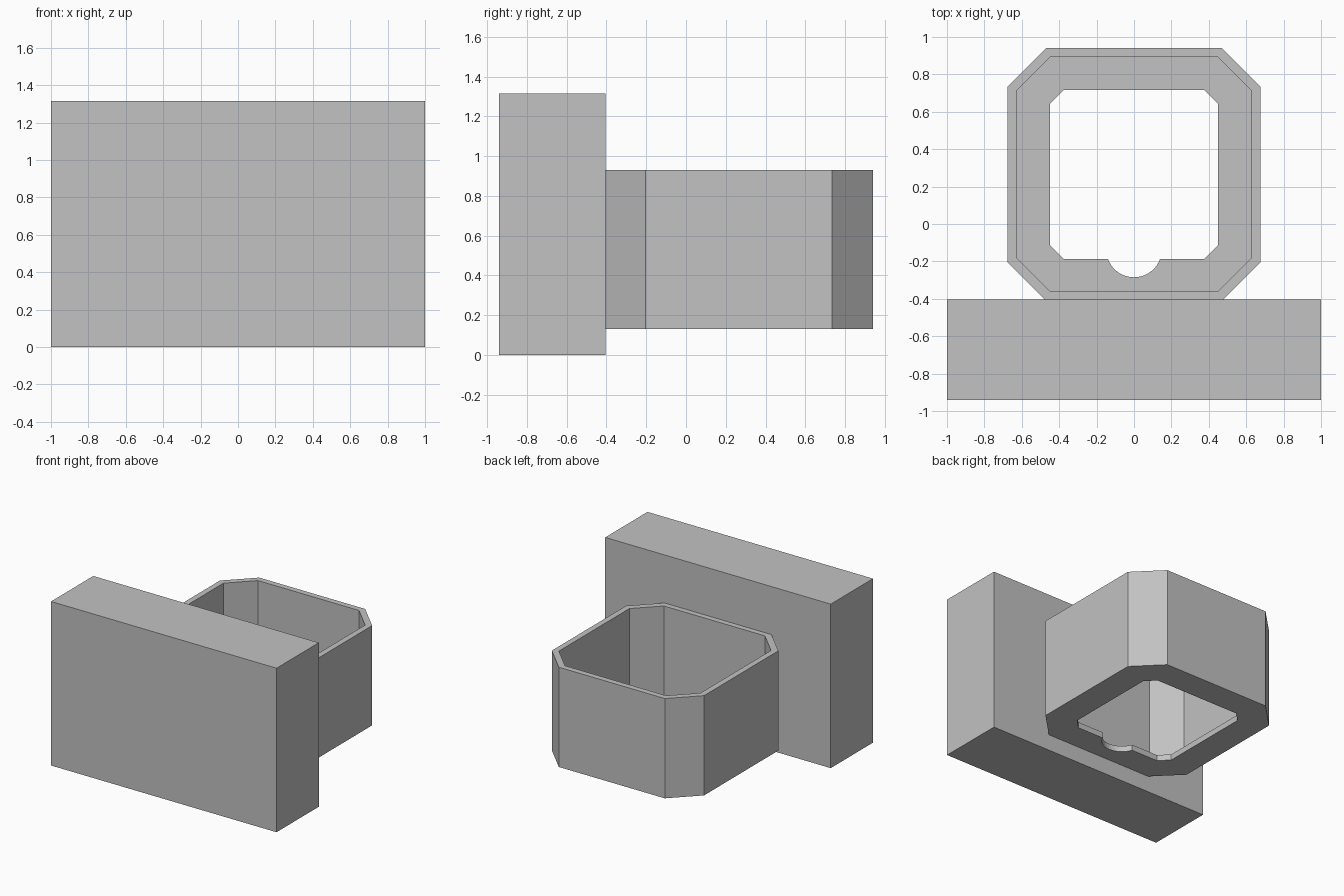
import bpy, bmesh, math

if "Cube" in bpy.data.objects:
    bpy.data.objects.remove(bpy.data.objects["Cube"])

grey = bpy.data.materials.new("plain grey")
grey.diffuse_color = (0.54, 0.54, 0.54, 1)
grey.use_nodes = True
grey.node_tree.nodes["Principled BSDF"].inputs["Base Color"].default_value = grey.diffuse_color


def prism(name, profile, z0, z1):
    """Extrude a counter-clockwise outline from z0 to z1."""
    bm = bmesh.new()
    base = bm.faces.new([bm.verts.new((x, y, z0)) for x, y in profile])
    top = bmesh.ops.extrude_face_region(bm, geom=[base])["geom"]
    bmesh.ops.translate(bm, vec=(0, 0, z1 - z0),
                        verts=[v for v in top if isinstance(v, bmesh.types.BMVert)])
    bmesh.ops.recalc_face_normals(bm, faces=bm.faces)
    mesh = bpy.data.meshes.new(name)
    bm.to_mesh(mesh)
    bm.free()
    mesh.materials.append(grey)
    obj = bpy.data.objects.new(name, mesh)
    bpy.context.collection.objects.link(obj)
    return obj


def chamfered(hx, y0, y1, c):
    """Rectangle with cut corners, starting at the left end of the front edge."""
    return [(-hx + c, y0), (hx - c, y0), (hx, y0 + c), (hx, y1 - c),
            (hx - c, y1), (-hx + c, y1), (-hx, y1 - c), (-hx, y0 + c)]


# Mounting block
prism("mounting_block", [(-1, -0.94), (1, -0.94), (1, -0.405), (-1, -0.405)], 0, 1.315)

# Octagonal holder body
holder = prism("holder", chamfered(0.675, -0.41, 0.94, 0.205), 0.13, 0.93)

# Cavity above the thin floor
cavity = prism("cavity_cutter", chamfered(0.628, -0.36, 0.893, 0.18), 0.177, 1.1)

# Floor opening with a round notch at the front
outline = chamfered(0.45, -0.187, 0.717, 0.075)
r, cy, n = 0.148, -0.137, 16
a0 = math.asin((cy + 0.187) / r)
angles = [math.pi + a0 + (math.pi - 2 * a0) * i / n for i in range(n + 1)]
notch = [(r * math.cos(a), cy + r * math.sin(a)) for a in angles]
opening = prism("opening_cutter", outline[:1] + notch + outline[1:], 0.0, 0.4)

for cutter in (cavity, opening):
    mod = holder.modifiers.new(cutter.name, "BOOLEAN")
    mod.operation = "DIFFERENCE"
    mod.solver = "EXACT"
    mod.object = cutter
    cutter.hide_render = True

# Bake the cuts and drop the cutters
graph = bpy.context.evaluated_depsgraph_get()
cut_mesh = bpy.data.meshes.new_from_object(holder.evaluated_get(graph))
holder.modifiers.clear()
holder.data = cut_mesh
for cutter in (cavity, opening):
    bpy.data.objects.remove(cutter)
